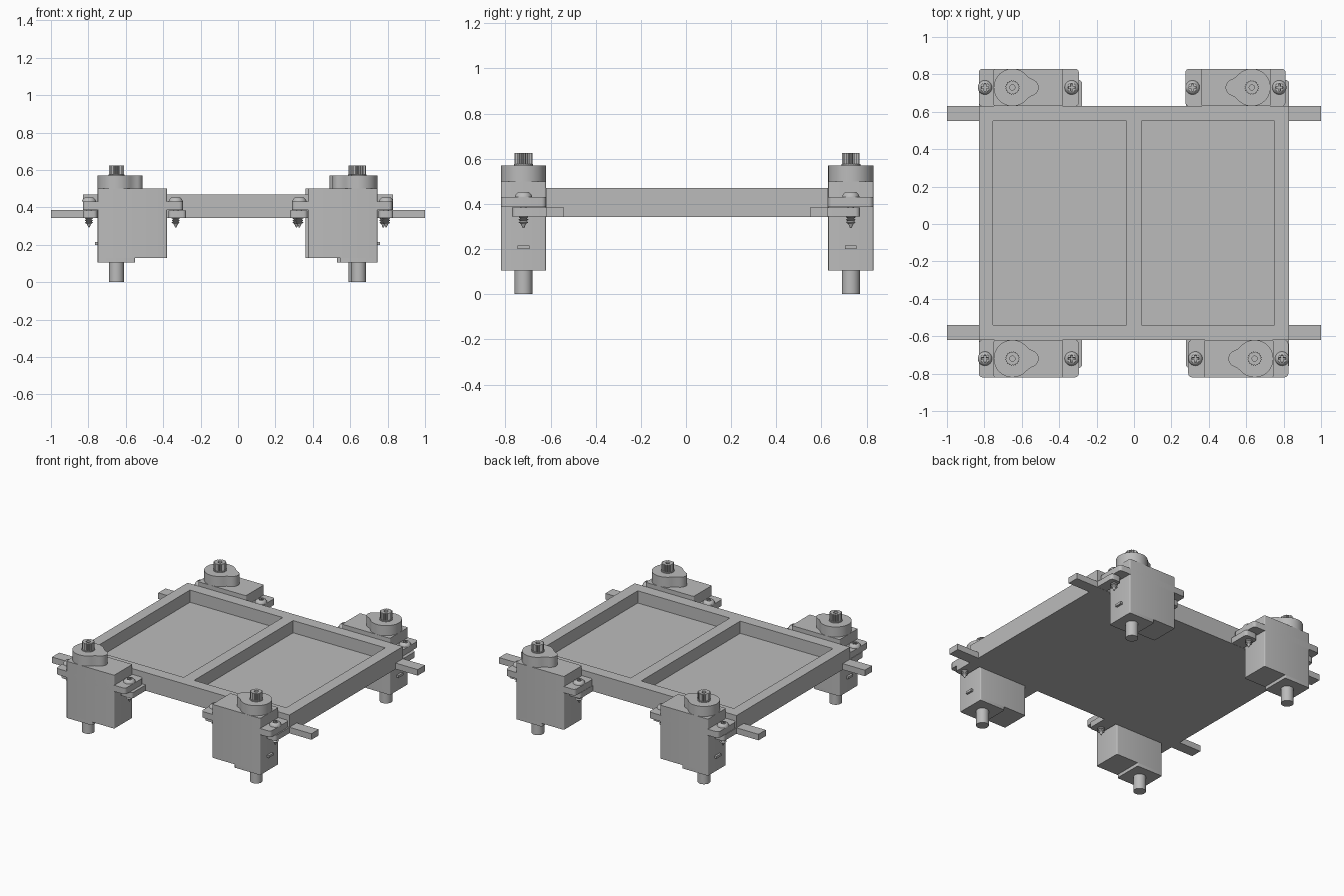
import bpy, bmesh
from math import sin, cos, pi, radians, tan

cube = bpy.data.objects.get("Cube")
if cube:
    bpy.data.objects.remove(cube, do_unlink=True)

grey = bpy.data.materials.new("plain grey")
grey.use_nodes = True
grey.diffuse_color = (0.5, 0.5, 0.5, 1)
grey.node_tree.nodes["Principled BSDF"].inputs["Base Color"].default_value = grey.diffuse_color


def finish(bm, name):
    bmesh.ops.recalc_face_normals(bm, faces=bm.faces)
    mesh = bpy.data.meshes.new(name)
    bm.to_mesh(mesh)
    bm.free()
    mesh.materials.append(grey)
    mesh.shade_smooth()
    mesh.set_sharp_from_angle(angle=radians(32))
    return mesh


def loft(name, rings):
    """Skin (outline, height) rings of equal point count and cap both ends."""
    bm = bmesh.new()
    loops = [[bm.verts.new((x, y, z)) for x, y in pts] for pts, z in rings]
    n = len(loops[0])
    for a, b in zip(loops, loops[1:]):
        for i in range(n):
            j = (i + 1) % n
            bm.faces.new((a[i], a[j], b[j], b[i]))
    bm.faces.new(loops[0])
    bm.faces.new(loops[-1])
    return finish(bm, name)


def prism(name, pts, z0, z1):
    return loft(name, [(pts, z0), (pts, z1)])


def circle(r, n=32):
    return [(r * cos(2 * pi * i / n), r * sin(2 * pi * i / n)) for i in range(n)]


def rect(x0, x1, y0, y1, r=0.0):
    """Rectangle outline, with rounded corners when r is given."""
    if not r:
        return [(x0, y0), (x1, y0), (x1, y1), (x0, y1)]
    centres = [(x1 - r, y1 - r), (x0 + r, y1 - r), (x0 + r, y0 + r), (x1 - r, y0 + r)]
    return [(cx + r * cos((k + t / 4) * pi / 2), cy + r * sin((k + t / 4) * pi / 2))
            for k, (cx, cy) in enumerate(centres) for t in range(5)]


def place(name, mesh, loc=(0, 0, 0), turn=0.0):
    obj = bpy.data.objects.new(name, mesh)
    obj.location = loc
    obj.rotation_euler.z = turn
    bpy.context.collection.objects.link(obj)
    return obj


# Tray: a floor slab with the rim and centre divider raised around two pockets
def tray_mesh():
    xs = [-0.83, -0.755, -0.04, 0.04, 0.75, 0.83]
    ys = [-0.62, -0.54, 0.55, 0.63]
    bottom, floor, top = 0.343, 0.385, 0.47
    bm = bmesh.new()
    grid = [[bm.verts.new((x, y, bottom)) for x in xs] for y in ys]
    cells = [bm.faces.new((grid[j][i], grid[j][i + 1], grid[j + 1][i + 1], grid[j + 1][i]))
             for j in range(len(ys) - 1) for i in range(len(xs) - 1)]

    def raise_faces(faces, height, keep):
        out = bmesh.ops.extrude_face_region(bm, geom=faces, use_keep_orig=keep)["geom"]
        for v in out:
            if isinstance(v, bmesh.types.BMVert):
                v.co.z = height
        return [f for f in out if isinstance(f, bmesh.types.BMFace)]

    upper = raise_faces(cells, floor, True)
    centres = {f: f.calc_center_median() for f in upper}
    rim = [f for f in upper if abs(centres[f].y) > 0.5 or abs(centres[f].x) > 0.7
           or abs(centres[f].x) < 0.05]
    raise_faces(rim, top, False)
    bmesh.ops.delete(bm, geom=[f for f in rim if f.is_valid], context="FACES_ONLY")
    return finish(bm, "tray")


place("tray", tray_mesh())

# Side bars and the lugs that carry each motor
for sx, side in ((-1, "right"), (1, "left")):
    for y0, y1, out, end in ((-0.62, -0.54, -0.77, "front"), (0.55, 0.63, 0.77, "back")):
        x = sorted((sx * 0.83, sx * 1.0))
        place(f"{end}_{side}_bar", prism("bar", rect(x[0], x[1], y0, y1), 0.343, 0.385))
        edge = y0 if out < 0 else y1
        for a, b, lug in ((0.752, 0.83, "outer"), (0.277, 0.372, "inner")):
            x = sorted((sx * a, sx * b))
            y = sorted((edge, out))
            # The rounded inner end is sunk into the tray
            y = (y[0], y[1] + 0.03) if out < 0 else (y[0] - 0.03, y[1])
            place(f"{end}_{side}_{lug}_lug",
                  prism("lug", rect(x[0], x[1], y[0], y[1], 0.02), 0.344, 0.384))

# Motor parts, with the output shaft on the local z axis
case = prism("motor_case", rect(-0.1, 0.27, -0.1, 0.1, 0.008), 0.128, 0.5)
flange = prism("mounting_flange", rect(-0.18, 0.355, -0.1, 0.1, 0.02), 0.387, 0.43)
base = prism("base_step", rect(-0.1, 0.1, -0.1, 0.1, 0.008), 0.105, 0.128)
pin = prism("lower_pin", circle(0.04), 0.0, 0.105)
nub = prism("cable_nub", rect(-0.115, -0.1, -0.026, 0.026), 0.2, 0.216)


# Gear cover: a large round joined by a fillet to a smaller round
def cover_outline():
    half = [(0.1 * cos(a), 0.1 * sin(a)) for a in
            [pi - i * (pi - 0.72) / 18 for i in range(19)]]
    half += [(0.088, 0.054), (0.102, 0.046)]
    half += [(0.095 + 0.045 * cos(a), 0.045 * sin(a)) for a in
             [1.2 - i * 0.15 for i in range(9)]]
    return half + [(x, -y) for x, y in reversed(half[1:-1])]


cover = prism("gear_cover", cover_outline(), 0.5, 0.57)

# Toothed output shaft with a blind centre hole
teeth = 20
gear = [(r * cos(a), r * sin(a)) for i in range(teeth * 2)
        for r, a in [(0.04 if i % 2 else 0.033, pi * i / teeth)]]
bore = circle(0.014, teeth * 2)
collar = prism("shaft_collar", circle(0.042), 0.57, 0.576)
spline = loft("toothed_shaft", [(gear, 0.57), (gear, 0.625), (bore, 0.625), (bore, 0.595)])


# Screw: threaded shank and domed head with a cross recess
def cross(length, n=24):
    pts = []
    for i in range(n):
        a = 2 * pi * i / n
        fold = (a + pi / 4) % (pi / 2) - pi / 4
        r = length / cos(fold)
        if abs(fold) > 0.01:
            r = min(r, length * tan(pi / 12) / abs(sin(fold)))
        pts.append((r * cos(a), r * sin(a)))
    return pts


profile = [(0.003, 0.293), (0.012, 0.312)]
for k in range(6):
    profile += [(0.022, 0.318 + k * 0.012), (0.014, 0.324 + k * 0.012)]
profile += [(0.014, 0.43), (0.038, 0.43), (0.037, 0.437), (0.031, 0.446), (0.024, 0.452)]
screw = loft("screw", [(circle(r, 24), z) for r, z in profile]
             + [(cross(0.02), 0.453), (cross(0.018), 0.438)])

# Four motors: one at each corner, long end turned toward the middle
corners = (("front_right", -0.65, -0.72, 0), ("back_right", -0.65, 0.73, 0),
           ("front_left", 0.645, -0.72, pi), ("back_left", 0.63, 0.73, pi))
parts = (case, flange, base, pin, nub, cover, collar, spline)
for corner, x, y, turn in corners:
    for mesh in parts:
        place(f"{corner}_{mesh.name}", mesh, (x, y, 0), turn)
    for dx, label in ((-0.147, "outer"), (0.317, "inner")):
        place(f"{corner}_{label}_screw", screw, (x + dx * cos(turn), y, 0), turn)
